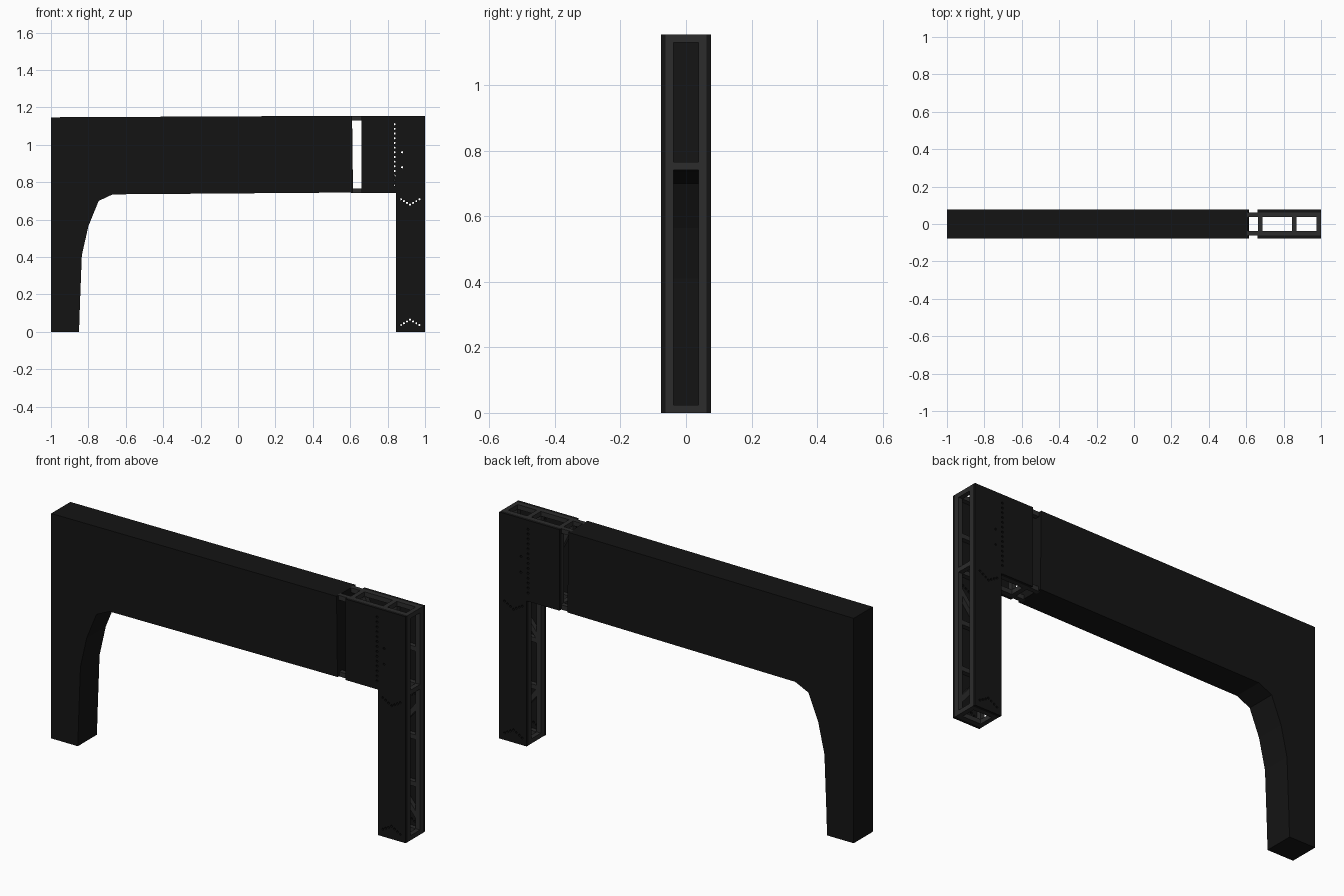
import bpy, bmesh, math
from mathutils import Matrix, Vector

if "Cube" in bpy.data.objects:
    bpy.data.objects.remove(bpy.data.objects["Cube"])


def material(name, v):
    m = bpy.data.materials.new(name)
    m.diffuse_color = (v, v, v, 1)
    m.use_nodes = True
    m.node_tree.nodes["Principled BSDF"].inputs["Base Color"].default_value = m.diffuse_color
    return m


BLACK = material("black_panel", 0.007)
STEEL = material("dark_steel", 0.025)


def finish(name, bm, mat):
    bmesh.ops.recalc_face_normals(bm, faces=bm.faces)
    me = bpy.data.meshes.new(name)
    bm.to_mesh(me)
    bm.free()
    ob = bpy.data.objects.new(name, me)
    bpy.context.collection.objects.link(ob)
    me.materials.append(mat)
    return ob


def extrude_profile(name, pts, y0, y1, mat):
    bm = bmesh.new()
    face = bm.faces.new([bm.verts.new((x, y0, z)) for x, z in pts])
    ext = bmesh.ops.extrude_face_region(bm, geom=[face])
    moved = [g for g in ext["geom"] if isinstance(g, bmesh.types.BMVert)]
    bmesh.ops.translate(bm, verts=moved, vec=(0, y1 - y0, 0))
    return finish(name, bm, mat)


def bar(bm, a, b, w=0.024):
    """Square tube from a to b."""
    a, b = Vector(a), Vector(b)
    d = b - a
    side = Vector((0, 1, 0)) if abs(d.normalized().y) < 0.9 else Vector((0, 0, 1))
    zax = d.normalized()
    xax = side.cross(zax).normalized()
    yax = zax.cross(xax)
    rot = Matrix((xax, yax, zax)).transposed().to_4x4()
    mat = Matrix.Translation((a + b) / 2) @ rot @ Matrix.Diagonal((w, w, d.length, 1))
    bmesh.ops.create_cube(bm, size=1, matrix=mat)


W, INNER, TOP, UNDER = 0.077, 0.062, 1.155, 0.742

# Long beam with the curved left leg
extrude_profile("beam_and_left_leg", [
    (-1, 0), (-0.85, 0), (-0.845, 0.15), (-0.835, 0.41), (-0.80, 0.565),
    (-0.745, 0.70), (-0.67, 0.735), (0.615, 0.745), (0.61, TOP), (-1, 1.147)],
    -W, W, BLACK)

# Perforation cutter: dotted seam, small arrows and chevrons
holes = [(0.838, 0.785 + 0.025 * i) for i in range(14)]
holes += [(0.878, z) for z in (0.88, 0.96)]
for apex, slope in ((0.68, 1), (0.065, -1)):
    holes += [(0.92 + 0.0165 * i, apex + slope * 0.0095 * abs(i)) for i in range(-3, 4)]
bm = bmesh.new()
for x, z in holes:
    bmesh.ops.create_cone(bm, cap_ends=True, segments=6, radius1=0.006, radius2=0.006,
                          depth=0.4, matrix=Matrix.Translation((x, 0, z)) @
                          Matrix.Rotation(math.pi / 2, 4, 'X'))
cutter = finish("perforation_cutter", bm, BLACK)
cutter.hide_render = True
cutter.hide_viewport = True

# Front and back cladding of the right leg
L_SHAPE = [(0.66, UNDER), (0.845, UNDER), (0.845, 0), (1, 0), (1, TOP), (0.66, TOP)]
for name, s in (("front_cladding", -1), ("back_cladding", 1)):
    panel = extrude_profile(name, L_SHAPE, s * INNER, s * W, BLACK)
    mod = panel.modifiers.new("perforations", 'BOOLEAN')
    mod.operation = 'DIFFERENCE'
    mod.solver = 'EXACT'
    mod.object = cutter

# Open steel frame inside the right leg: two side trusses
X_IN, X_OUT, X_UP = 0.858, 0.988, 0.675
Z_LO, Z_MID, Z_HI = 0.012, 0.754, TOP - 0.012
for name, y in (("front_truss", -0.05), ("back_truss", 0.05)):
    bm = bmesh.new()
    lines = [
        (X_OUT, 0, X_OUT, TOP), (X_IN, 0, X_IN, TOP),
        (X_UP, Z_MID, X_UP, Z_HI),
        (0.605, Z_HI, X_OUT, Z_HI), (0.605, Z_MID, X_OUT, Z_MID),
        (X_IN, Z_LO, X_OUT, Z_LO)]
    lines += [(X_IN, z, X_OUT, z) for z in (0.25, 0.49, 0.94)]
    # diagonal braces
    lines += [(X_IN, 0.24, X_OUT, 0.08), (X_IN, 0.50, X_OUT, 0.66),
              (X_UP, 1.13, X_IN, 0.77)]
    for x0, z0, x1, z1 in lines:
        bar(bm, (x0, y, z0), (x1, y, z1))
    finish(name, bm, STEEL)

# Cross bars joining both trusses
bm = bmesh.new()
for x, z in ((X_UP, Z_HI), (X_IN, Z_HI), (X_OUT, Z_HI), (X_UP, Z_MID),
             (X_IN, Z_MID), (X_OUT, Z_MID), (X_IN, Z_LO), (X_OUT, Z_LO)):
    bar(bm, (x, -0.05, z), (x, 0.05, z))
finish("frame_cross_bars", bm, STEEL)
